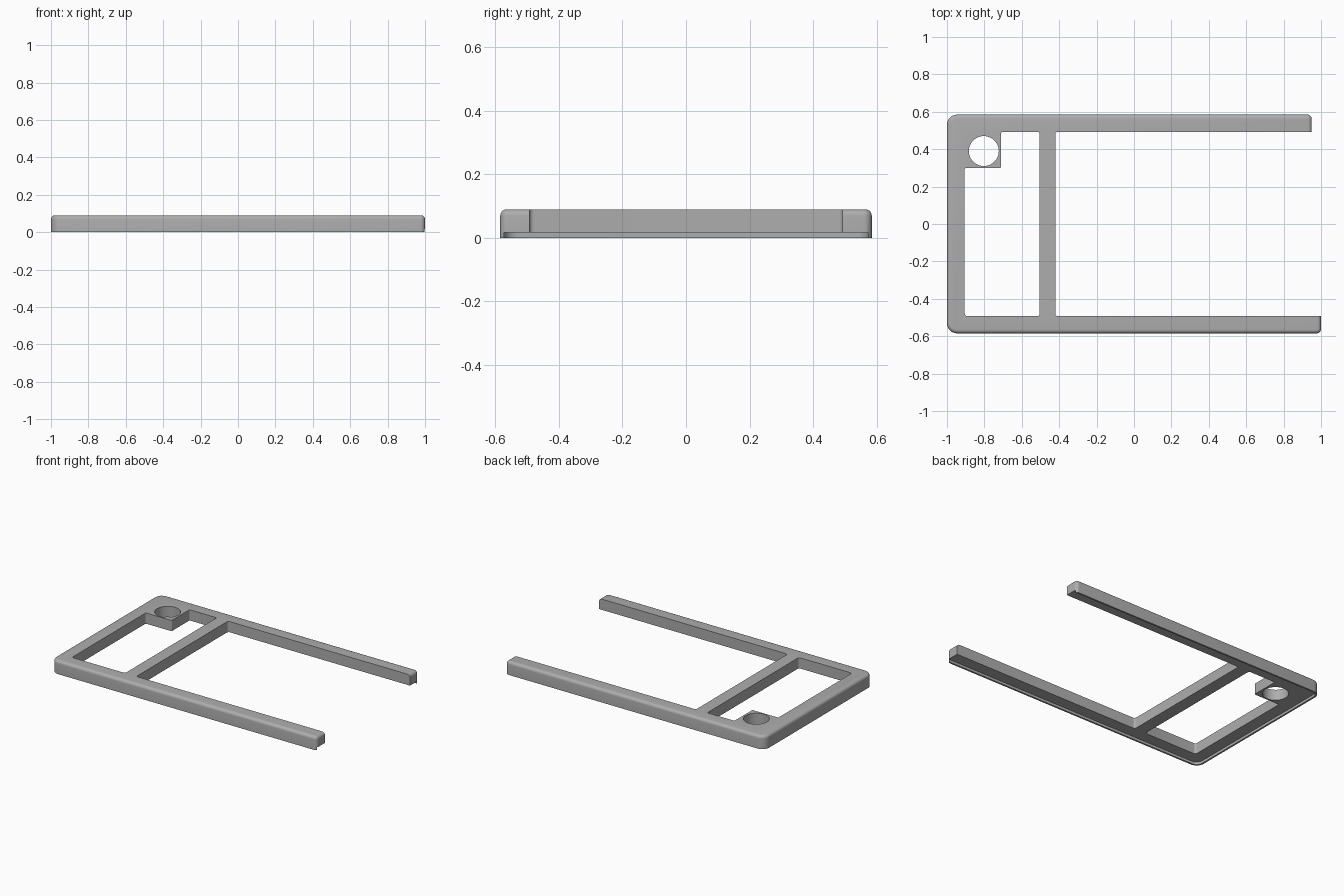
import bpy, bmesh, math
from mathutils import Vector

if "Cube" in bpy.data.objects:
    bpy.data.objects.remove(bpy.data.objects["Cube"], do_unlink=True)

HEIGHT, LIP = 0.09, 0.017
OUT_X, OUT_Y = 1.0, 0.585

grey = bpy.data.materials.new("plain grey")
grey.use_nodes = True
colour = (0.42, 0.42, 0.42, 1)
grey.diffuse_color = colour
grey.node_tree.nodes["Principled BSDF"].inputs["Base Color"].default_value = colour


def rounded(corners, steps=6):
    """Round each (x, y, radius) corner of a right-angled outline."""
    pts = []
    for i, (x, y, r) in enumerate(corners):
        p = Vector((x, y))
        if r == 0:
            pts.append(p)
            continue
        a = (Vector(corners[i - 1][:2]) - p).normalized() * r
        b = (Vector(corners[(i + 1) % len(corners)][:2]) - p).normalized() * r
        for k in range(steps + 1):
            t = k / steps * math.pi / 2
            pts.append(p + a * (1 - math.sin(t)) + b * (1 - math.cos(t)))
    return pts


def prism(name, pts, z0, z1, fillet=0, keep=None):
    """Extrude an outline; fillet the top edges that pass the keep rule."""
    bm = bmesh.new()
    base = bm.faces.new([bm.verts.new((p.x, p.y, z0)) for p in pts])
    ext = bmesh.ops.extrude_face_region(bm, geom=[base])["geom"]
    top = [v for v in ext if isinstance(v, bmesh.types.BMVert)]
    bmesh.ops.translate(bm, verts=top, vec=(0, 0, z1 - z0))
    bmesh.ops.recalc_face_normals(bm, faces=bm.faces)
    if fillet:
        edges = [e for e in bm.edges if all(v.co.z > z1 - 1e-4 for v in e.verts)
                 and keep((e.verts[0].co + e.verts[1].co) / 2)]
        bmesh.ops.bevel(bm, geom=edges, offset=fillet, segments=5, profile=0.5,
                        affect="EDGES", clamp_overlap=False)
    mesh = bpy.data.meshes.new(name)
    bm.to_mesh(mesh)
    bm.free()
    obj = bpy.data.objects.new(name, mesh)
    bpy.context.collection.objects.link(obj)
    mesh.materials.append(grey)
    return obj


def cut(target, cutter):
    cutter.hide_render = True
    mod = target.modifiers.new("cut", "BOOLEAN")
    mod.operation, mod.solver, mod.object = "DIFFERENCE", "EXACT", cutter
    bpy.context.view_layer.objects.active = target
    bpy.ops.object.modifier_apply(modifier=mod.name)
    bpy.data.objects.remove(cutter, do_unlink=True)


# Frame with two long arms, rounded along its outer top edge and arm ends
SLOT_X, IN_Y, BACK_END = -0.42, 0.493, 0.95
outline = rounded([
    (-OUT_X, -OUT_Y, 0.055), (OUT_X, -OUT_Y, 0.024), (OUT_X, -IN_Y, 0),
    (SLOT_X, -IN_Y, 0.014), (SLOT_X, IN_Y, 0.014), (BACK_END, IN_Y, 0),
    (BACK_END, OUT_Y, 0.024), (-OUT_X, OUT_Y, 0.055)])
frame = prism("frame", outline, 0, HEIGHT, 0.02,
              lambda c: abs(c.y) > IN_Y + 0.005 or c.x < -0.9)

# Closed window that leaves a square boss in the back corner
window = rounded([
    (-0.905, -IN_Y, 0.014), (-0.505, -IN_Y, 0.014), (-0.505, IN_Y, 0.014),
    (-0.71, IN_Y, 0.008), (-0.71, 0.3, 0.008), (-0.905, 0.3, 0.008)])
cut(frame, prism("window_cutter", window, -0.1, 0.2))

# Round hole through the boss
ring = [Vector((-0.803, 0.39)) + 0.08 * Vector((math.cos(a), math.sin(a)))
        for a in (k * math.tau / 48 for k in range(48))]
cut(frame, prism("hole_cutter", ring, -0.1, 0.2))

# Shallow recess underneath, leaving a thin outer lip open at the arm ends
W = 0.012
recess = rounded([
    (W - OUT_X, W - OUT_Y, 0.043), (1.2, W - OUT_Y, 0),
    (1.2, OUT_Y - W, 0), (W - OUT_X, OUT_Y - W, 0.043)])
cut(frame, prism("recess_cutter", recess, -0.1, LIP))

# Smooth fillets, crisp corners
bpy.ops.object.select_all(action="DESELECT")
frame.select_set(True)
bpy.context.view_layer.objects.active = frame
bpy.ops.object.shade_smooth_by_angle(angle=math.radians(35))
